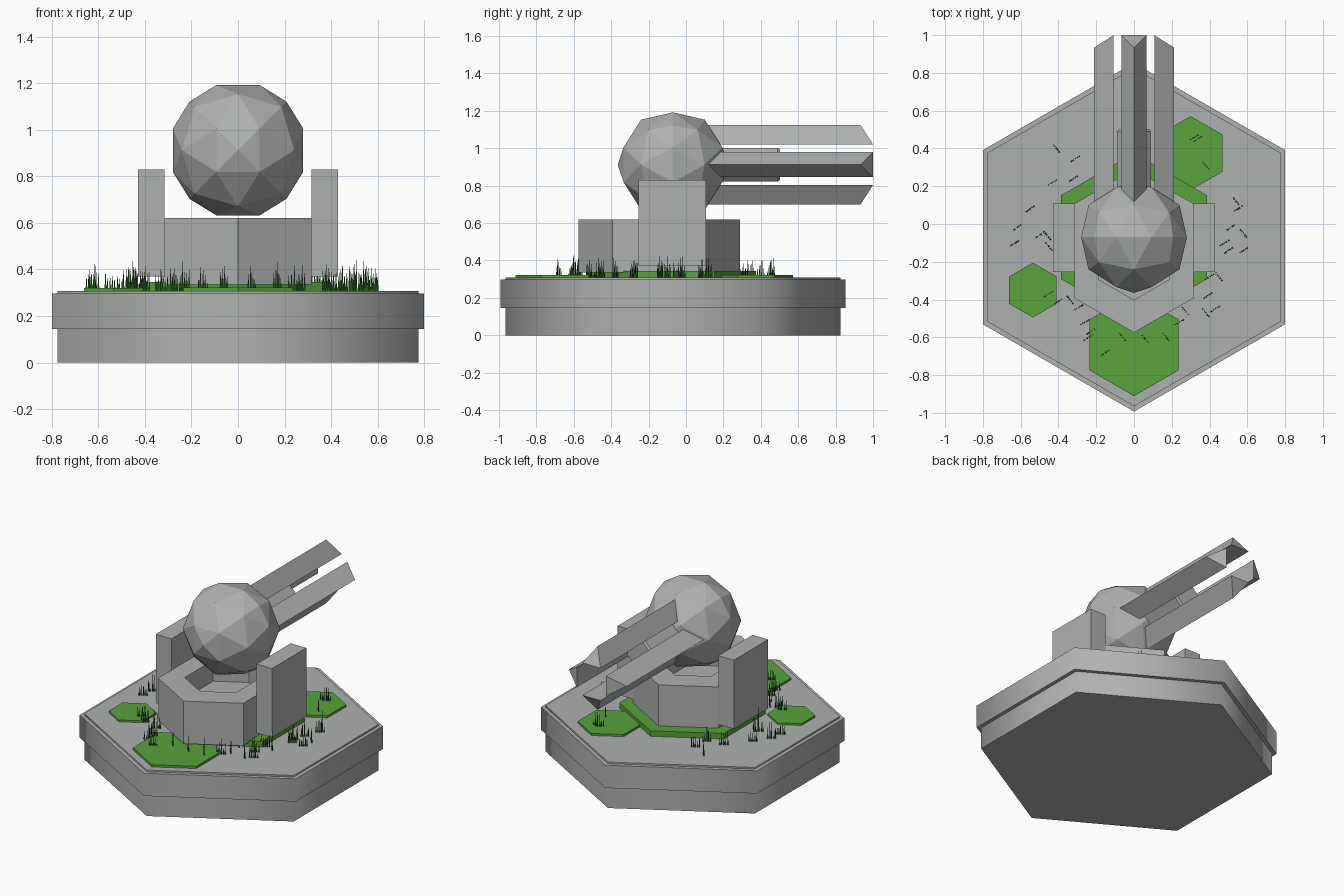
import bpy, bmesh, math, random
from mathutils import Vector, Matrix

if "Cube" in bpy.data.objects:
    bpy.data.objects.remove(bpy.data.objects["Cube"])

random.seed(4)
CY = -0.07      # centre line of the base in y
BALL_Z = 0.912  # height of the ball and the gun axis


def material(name, rgb):
    m = bpy.data.materials.new(name)
    m.diffuse_color = (*rgb, 1)
    m.use_nodes = True
    m.node_tree.nodes["Principled BSDF"].inputs["Base Color"].default_value = m.diffuse_color
    return m


GREY = material("grey_metal", (0.43, 0.44, 0.435))
GREEN = material("moss_green", (0.10, 0.36, 0.045))
DARK = material("dark_grass", (0.018, 0.085, 0.012))


def finish(name, bm, mat):
    bmesh.ops.recalc_face_normals(bm, faces=bm.faces)
    me = bpy.data.meshes.new(name)
    bm.to_mesh(me)
    bm.free()
    me.materials.append(mat)
    ob = bpy.data.objects.new(name, me)
    bpy.context.collection.objects.link(ob)
    return ob


def loft(name, rings, mat):
    """Join equal rings of points one after another and cap both ends."""
    bm = bmesh.new()
    loops = [[bm.verts.new(p) for p in ring] for ring in rings]
    n = len(loops[0])
    for a, b in zip(loops, loops[1:]):
        for i in range(n):
            j = (i + 1) % n
            bm.faces.new((a[i], a[j], b[j], b[i]))
    bm.faces.new(loops[0])
    bm.faces.new(loops[-1])
    return finish(name, bm, mat)


def hexagon(x, y, r, z):
    return [(x + r * math.sin(k * math.pi / 3), y + r * math.cos(k * math.pi / 3), z)
            for k in range(6)]


# Stepped hexagonal base
steps = [(0.895, 0), (0.895, 0.145), (0.923, 0.145), (0.923, 0.297), (0.895, 0.297), (0.895, 0.308)]
base = loft("base", [hexagon(0, CY, r, z) for r, z in steps], GREY)
bpy.context.view_layer.objects.active = base
base.select_set(True)
bpy.ops.object.shade_smooth_by_angle(angle=math.radians(65))

# Moss patches on the base
patches = [("moss_center", 0, CY, 0.445, 0.345), ("moss_front", 0, -0.64, 0.271, 0.323),
           ("moss_left", -0.535, -0.35, 0.145, 0.320), ("moss_back", 0.30, 0.375, 0.196, 0.322)]
for name, x, y, r, top in patches:
    loft(name, [hexagon(x, y, r, 0.30), hexagon(x, y, r, top)], GREEN)


# Turret block: long hexagon with a recess in its top
def turret_ring(s, z):
    mid = -0.1425
    pts = [(0, 0.4325), (0.315, 0.2505), (0.315, -0.2505),
           (0, -0.4325), (-0.315, -0.2505), (-0.315, 0.2505)]
    return [(x * s, mid + y * s, z) for x, y in pts]


loft("turret_block", [turret_ring(1, 0.335), turret_ring(1, 0.62),
                      turret_ring(0.6, 0.62), turret_ring(0.6, 0.48)], GREY)

# Side supports
for side, name in ((-1, "support_left"), (1, "support_right")):
    def rect(z):
        return [(side * x, y, z) for x, y in ((0.315, -0.255), (0.43, -0.255), (0.43, 0.108), (0.315, 0.108))]
    loft(name, [rect(0.37), rect(0.83)], GREY)

# Faceted ball: octahedron with every edge cut in three, pushed out to a sphere
bm = bmesh.new()
for a in range(-3, 4):
    for b in range(-3, 4):
        for c in range(-3, 4):
            if abs(a) + abs(b) + abs(c) == 3:
                bm.verts.new(Vector((a, b, c)).normalized() * 0.295)
bmesh.ops.convex_hull(bm, input=bm.verts[:])
bm.transform(Matrix.Translation((0, CY, BALL_Z)) @ Matrix.Rotation(math.pi / 4, 4, 'Y'))
finish("ball", bm, GREY)

# Four triangular rails around the gun axis, ends cut on a slant
for k in range(4):
    turn = Matrix.Translation((0, 0, BALL_Z)) @ Matrix.Rotation(k * math.pi / 2, 4, 'Y')
    start = [(-0.067, 0, 0.108), (0.067, 0, 0.108), (0, 0, 0.213)]
    end = [(-0.067, 1.0, 0.108), (0.067, 1.0, 0.108), (0, 0.933, 0.213)]
    loft("rail_%d" % (k + 1), [[turn @ Vector(p) for p in ring] for ring in (start, end)], GREY)


# Short inner barrel
def barrel_ring(r, y):
    return [(r * math.cos((k + 0.5) * math.pi / 4), y, BALL_Z + r * math.sin((k + 0.5) * math.pi / 4))
            for k in range(8)]


loft("inner_barrel", [barrel_ring(0.098, 0), barrel_ring(0.098, 0.49), barrel_ring(0.088, 0.502)], GREY)

# Grass tufts: short rows of thin spikes
tufts = [(.32, .46), (.34, .45), (.38, .31), (-.41, .40), (-.31, .345), (-.43, .22), (-.32, .24),
         (-.62, -.02), (-.55, .08), (-.50, -.06), (-.46, -.06), (-.63, -.10), (-.45, -.12),
         (.54, .12), (.55, .08), (.51, -.02), (.58, -.05), (.58, -.14), (.48, -.10), (.50, -.14),
         (.40, -.28), (.45, -.28), (.26, -.36), (.39, -.38), (.38, -.47), (.43, -.45), (.27, -.46),
         (.24, -.52), (.17, -.60), (.06, -.61), (-.23, -.57), (-.34, -.40), (-.29, -.44),
         (-.45, -.37), (-.40, -.41), (-.15, -.68), (-.26, -.52), (-.06, -.60), (-.24, -.60)]
bm = bmesh.new()
for x, y in tufts:
    ang = random.choice((0.55, 0.6, -0.9))
    for i in range(5):
        t = (i - 2) * 0.012 + random.uniform(-0.003, 0.003)
        h = random.uniform(0.05, 0.14) * (1 - 0.15 * abs(i - 2))
        place = Matrix.Translation((x + t * math.cos(ang), y + t * math.sin(ang), 0.303 + h / 2))
        bmesh.ops.create_cone(bm, cap_ends=True, segments=3, radius1=0.0055, radius2=0.0005,
                              depth=h, matrix=place)
finish("grass", bm, DARK)
